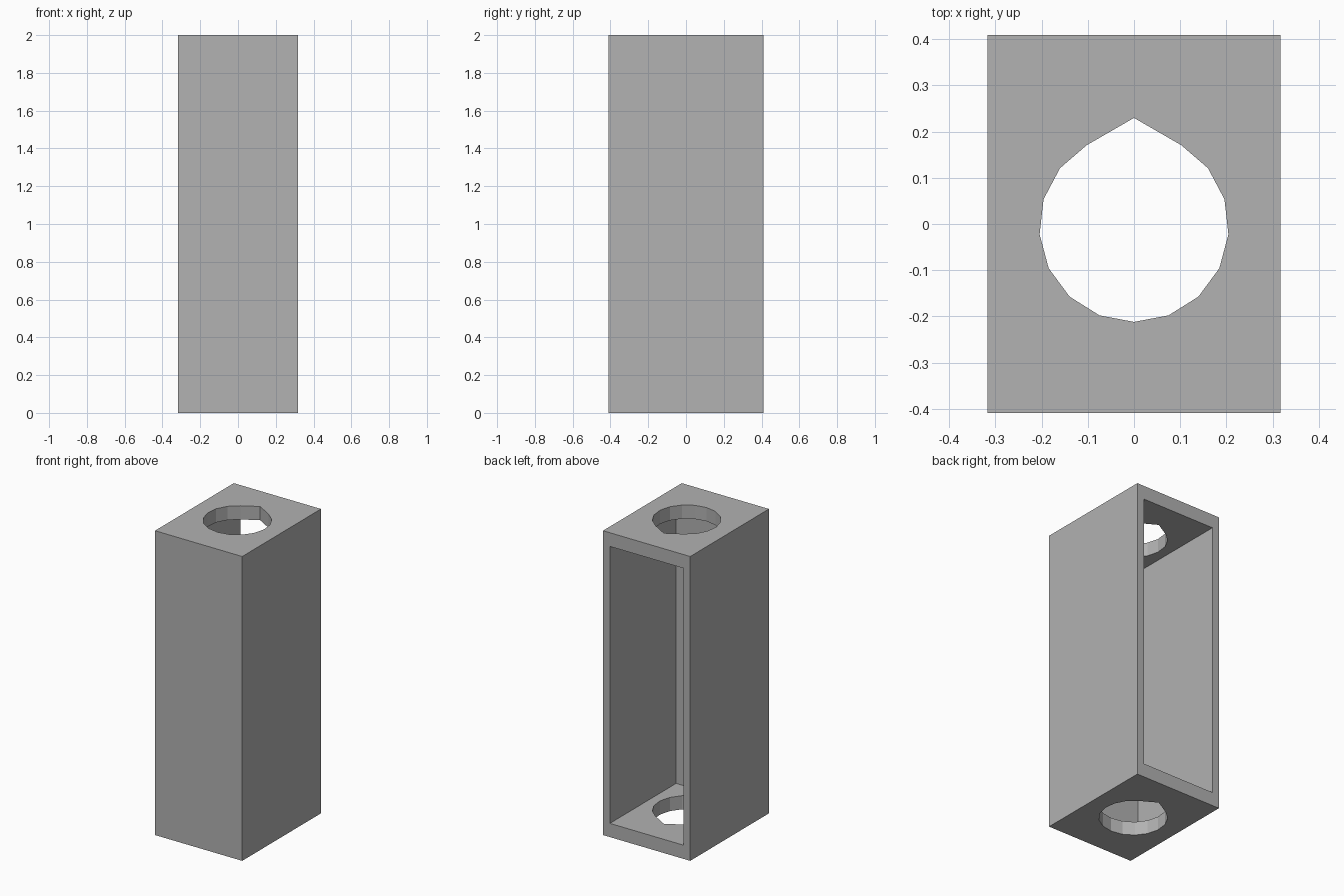
import bpy
import bmesh
from math import sin, cos, radians

WIDTH, DEPTH, HEIGHT = 0.634, 0.818, 2.0
SIDE_WALL, FRONT_WALL, END_WALL = 0.05, 0.13, 0.09
HOLE_RADIUS, HOLE_Y, ARC_STEPS = 0.205, -0.007, 14

if "Cube" in bpy.data.objects:
    bpy.data.objects.remove(bpy.data.objects["Cube"], do_unlink=True)

grey = bpy.data.materials.new("plain_grey")
grey.use_nodes = True
colour = (0.445, 0.445, 0.445, 1)
grey.diffuse_color = colour
grey.node_tree.nodes["Principled BSDF"].inputs["Base Color"].default_value = colour


def prism(name, outline, z0, z1):
    """Extrude a flat outline from z0 up to z1."""
    bm = bmesh.new()
    base = bm.faces.new([bm.verts.new((x, y, z0)) for x, y in outline])
    top = bmesh.ops.extrude_face_region(bm, geom=[base])["geom"]
    verts = [v for v in top if isinstance(v, bmesh.types.BMVert)]
    bmesh.ops.translate(bm, verts=verts, vec=(0, 0, z1 - z0))
    bmesh.ops.recalc_face_normals(bm, faces=bm.faces)
    mesh = bpy.data.meshes.new(name)
    bm.to_mesh(mesh)
    bm.free()
    mesh.materials.append(grey)
    obj = bpy.data.objects.new(name, mesh)
    bpy.context.collection.objects.link(obj)
    return obj


def rectangle(x, y0, y1):
    return [(-x, y0), (x, y0), (x, y1), (-x, y1)]


def cut(target, cutter):
    """Subtract the cutter and discard it."""
    cutter.hide_render = True
    mod = target.modifiers.new("cut", "BOOLEAN")
    mod.operation = "DIFFERENCE"
    mod.solver = "EXACT"
    mod.object = cutter
    bpy.context.view_layer.objects.active = target
    bpy.ops.object.modifier_apply(modifier=mod.name)
    bpy.data.objects.remove(cutter, do_unlink=True)


# Tall outer block
half_x, half_y = WIDTH / 2, DEPTH / 2
housing = prism("housing", rectangle(half_x, -half_y, half_y), 0, HEIGHT)

# Cavity open at the back
cavity = rectangle(half_x - SIDE_WALL, -half_y + FRONT_WALL, half_y + 0.1)
cut(housing, prism("cavity_cutter", cavity, END_WALL, HEIGHT - END_WALL))

# Teardrop hole through both ends: a round arc closed by a tangent point
angles = [radians(120 + 300 * i / ARC_STEPS) for i in range(ARC_STEPS + 1)]
teardrop = [(HOLE_RADIUS * cos(a), HOLE_Y + HOLE_RADIUS * sin(a)) for a in angles]
teardrop.append((0, HOLE_Y + HOLE_RADIUS / cos(radians(30))))
cut(housing, prism("hole_cutter", teardrop, -0.1, HEIGHT + 0.1))
